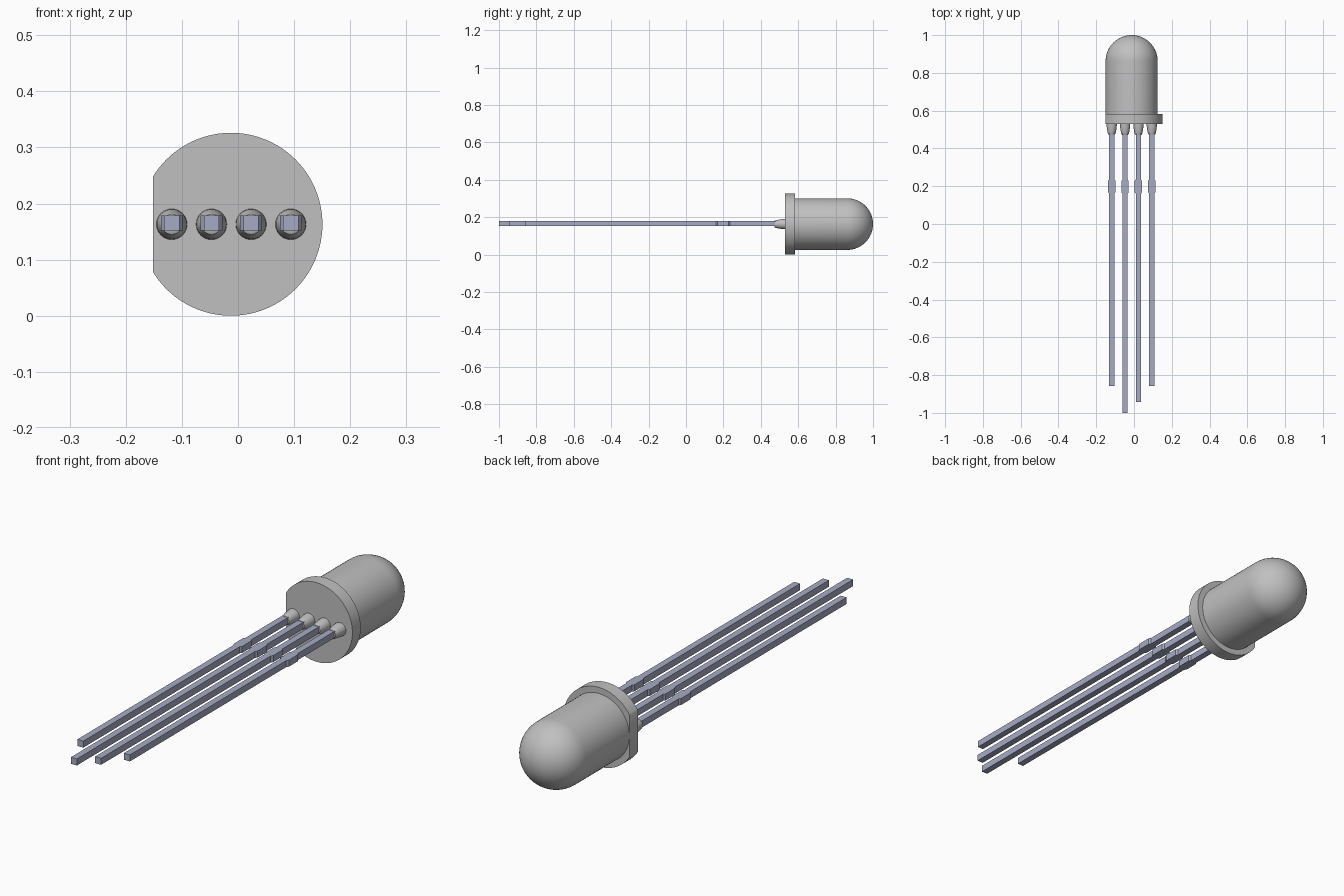
import bpy
import bmesh
import math
from mathutils import Vector, Matrix

cube = bpy.data.objects.get("Cube")
if cube:
    bpy.data.objects.remove(cube, do_unlink=True)

CX, CZ = -0.0125, 0.163     # axis of the bulb, running along y
R_FLANGE, R_BODY = 0.163, 0.138
Y_FLANGE, Y_BODY, Y_DOME = 0.529, 0.583, 0.862


def material(name, rgb):
    m = bpy.data.materials.new(name)
    m.use_nodes = True
    m.diffuse_color = (*rgb, 1)
    m.node_tree.nodes["Principled BSDF"].inputs["Base Color"].default_value = (*rgb, 1)
    return m


plastic = material("grey plastic", (0.53, 0.53, 0.53))
metal = material("blue grey metal", (0.38, 0.41, 0.55))


def finish(bm, name, mat, smooth=True):
    bmesh.ops.recalc_face_normals(bm, faces=bm.faces)
    me = bpy.data.meshes.new(name)
    bm.to_mesh(me)
    bm.free()
    ob = bpy.data.objects.new(name, me)
    bpy.context.collection.objects.link(ob)
    me.materials.append(mat)
    if smooth:
        bpy.ops.object.select_all(action='DESELECT')
        ob.select_set(True)
        bpy.context.view_layer.objects.active = ob
        bpy.ops.object.shade_smooth_by_angle(angle=math.radians(35))
    return ob


def lathe(profile, x, steps):
    """Revolve (radius, y) points about the line through (x, CZ) along y."""
    bm = bmesh.new()
    vs = [bm.verts.new((x + r, y, CZ)) for r, y in profile]
    es = [bm.edges.new(pair) for pair in zip(vs, vs[1:])]
    bmesh.ops.spin(bm, geom=vs + es, cent=(x, 0, CZ), axis=(0, 1, 0),
                   angle=2 * math.pi, steps=steps, use_duplicate=False)
    bmesh.ops.remove_doubles(bm, verts=bm.verts, dist=1e-5)
    return bm


# Bulb: straight cylinder with a hemispherical dome
dome = [(R_BODY * math.cos(a), Y_DOME + R_BODY * math.sin(a))
        for a in (math.pi / 2 * i / 16 for i in range(16))]
finish(lathe([(R_BODY, Y_BODY - 0.005)] + dome + [(0, 1.0)], CX, 64), "bulb", plastic)

# Flange: disc with one side cut flat
bm = bmesh.new()
bmesh.ops.create_cone(bm, cap_ends=True, segments=96, radius1=R_FLANGE, radius2=R_FLANGE,
                      depth=Y_BODY - Y_FLANGE,
                      matrix=Matrix.Translation((CX, (Y_FLANGE + Y_BODY) / 2, CZ))
                      @ Matrix.Rotation(math.pi / 2, 4, 'X'))
cut = bmesh.ops.bisect_plane(bm, geom=bm.verts[:] + bm.edges[:] + bm.faces[:],
                             plane_co=(-0.1515, 0, 0), plane_no=(-1, 0, 0), clear_outer=True)
bmesh.ops.holes_fill(bm, edges=[e for e in bm.edges if e.is_boundary])
finish(bm, "flange", plastic)

# Four leads, each with a widened stop and a tapered collar at the flange
W, WIDE, H = 0.0135, 0.0195, 0.0135
for i, tip in enumerate((-0.857, -1.0, -0.943, -0.857)):
    x = -0.118 + 0.0707 * i
    side = [(W, tip), (W, 0.160), (WIDE, 0.168), (WIDE, 0.228), (W, 0.236), (W, 0.535)]
    outline = side + [(-w, y) for w, y in reversed(side)]
    bm = bmesh.new()
    face = bm.faces.new([bm.verts.new((x + w, y, CZ + 0.002 - H)) for w, y in outline])
    ext = bmesh.ops.extrude_face_region(bm, geom=[face])
    bmesh.ops.translate(bm, vec=Vector((0, 0, 2 * H)),
                        verts=[v for v in ext["geom"] if isinstance(v, bmesh.types.BMVert)])
    finish(bm, f"lead_{i + 1}", metal, smooth=False)

    collar = [(0.0275, 0.531), (0.0265, 0.515), (0.0235, 0.495), (0.0205, 0.480),
              (0.0180, 0.474), (0.0140, 0.472), (0, 0.472)]
    finish(lathe(collar, x, 32), f"collar_{i + 1}", plastic)
